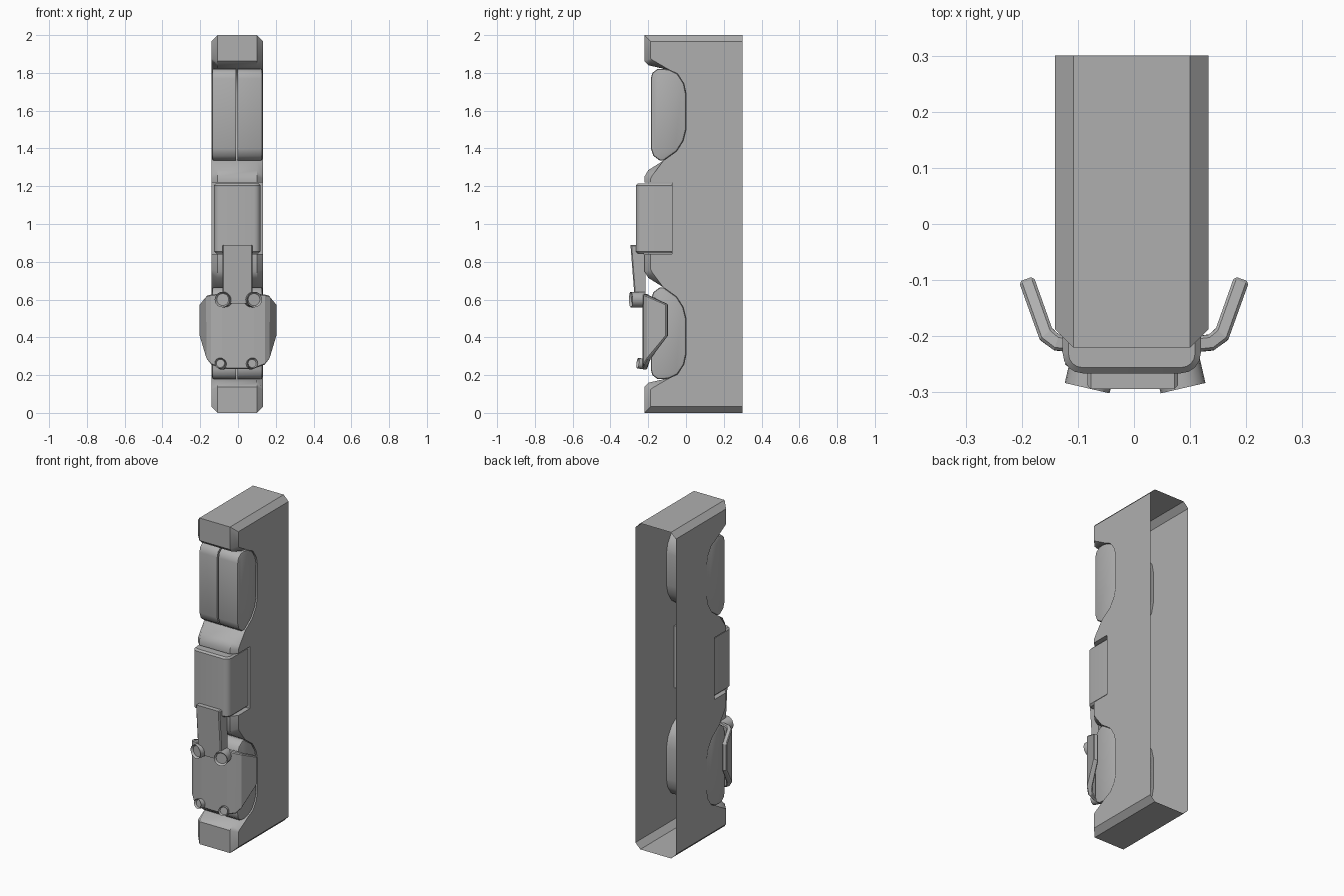
import bpy, bmesh, math
from mathutils import Matrix, Vector

if "Cube" in bpy.data.objects:
    bpy.data.objects.remove(bpy.data.objects["Cube"])

CX = -0.004  # centre line of the body
grey = bpy.data.materials.new("dark_grey")
grey.diffuse_color = (.43, .43, .43, 1)
grey.use_nodes = True
grey.node_tree.nodes["Principled BSDF"].inputs["Base Color"].default_value = grey.diffuse_color


def finish(bm, name, angle=30):
    bmesh.ops.recalc_face_normals(bm, faces=bm.faces)
    me = bpy.data.meshes.new(name)
    bm.to_mesh(me)
    bm.free()
    me.materials.append(grey)
    ob = bpy.data.objects.new(name, me)
    bpy.context.collection.objects.link(ob)
    bpy.ops.object.select_all(action='DESELECT')
    ob.select_set(True)
    bpy.context.view_layer.objects.active = ob
    bpy.ops.object.shade_smooth_by_angle(angle=math.radians(angle))
    return ob


def prism(pts, x0, x1):
    """Extrude a (y, z) profile along x."""
    bm = bmesh.new()
    f = bm.faces.new([bm.verts.new((x0, y, z)) for y, z in pts])
    r = bmesh.ops.extrude_face_region(bm, geom=[f])
    for v in r['geom']:
        if isinstance(v, bmesh.types.BMVert):
            v.co.x = x1
    if len([f for f in bm.faces if len(f.verts) == len(pts)]) < 2:
        bm.faces.new([v for v in f.verts])
    bmesh.ops.recalc_face_normals(bm, faces=bm.faces)
    return bm


def bevel(bm, test, width, segs=1):
    edges = [e for e in bm.edges if test(e.verts[0].co, e.verts[1].co)]
    bmesh.ops.bevel(bm, geom=edges, offset=width, segments=segs, profile=0.5,
                    affect='EDGES', clamp_overlap=False)


def side_edge(a, b):
    return abs(a.x - b.x) < 1e-5


# Tall shell with two mirrored side recesses and a slot for the box, open at the back
recess = [(-.22, 1.25), (-.2, 1.285), (-.12, 1.335), (-.05, 1.385), (-.015, 1.44), (0, 1.5),
          (0, 1.69), (-.012, 1.745), (-.045, 1.795), (-.09, 1.817), (-.12, 1.822),
          (-.197, 1.84), (-.22, 1.862)]
lower = [(y, 2 - z) for y, z in reversed(recess)]
slot = [(-.22, .84), (-.075, .84), (-.075, 1.22), (-.22, 1.22)]
slot[0] = (-.22, .84)
lower[-1] = (-.22, .75)
bm = prism([(-.22, 0)] + lower + slot + recess + [(-.22, 2), (.3, 2), (.3, 0)],
           CX - .137, CX + .137)
bmesh.ops.delete(bm, geom=[f for f in bm.faces if all(v.co.y > .299 for v in f.verts)],
                 context='FACES')
bevel(bm, lambda a, b: side_edge(a, b) and (
    max(a.y, b.y) < -.11 or min(a.z, b.z) > 1.99 or max(a.z, b.z) < .01), .033)
finish(bm, "shell_body", 38)

# Split padded inserts filling the recesses
pad = recess[2:11] + [(-.152, 1.82), (-.178, 1.80), (-.186, 1.77),
                      (-.186, 1.40), (-.172, 1.36), (-.14, 1.337)]
for label, pts in (("upper", pad), ("lower", [(y, 2 - z) for y, z in pad])):
    for side, x0, x1 in (("left", -.137, -.011), ("right", -.002, .129)):
        bm = prism(pts, x0, x1)
        outer = x0 if side == "left" else x1
        bevel(bm, lambda a, b: side_edge(a, b) and abs(a.x - outer) < 1e-4, .011, 2)
        finish(bm, f"{label}_insert_{side}", 40)

# Rounded box set into the slot at the middle
bm = prism([(-.266, .845), (-.266, 1.215), (-.07, 1.215), (-.07, .845)], CX - .123, CX + .123)
bevel(bm, lambda a, b: side_edge(a, b) and max(a.y, b.y) < -.26, .035, 4)
bevel(bm, lambda a, b: abs(a.z - b.z) < 1e-5 and max(a.y, b.y) - .0 < -.06
      and min(a.y, b.y) < -.08 and (min(a.z, b.z) > 1.214 or max(a.z, b.z) < .846), .01)
finish(bm, "middle_box")

# Tapered strap from the box to the clamp plate
bm = prism([(-.294, .89), (-.255, .89), (-.215, .83), (-.215, .58), (-.27, .58)], -.083, .078)
bevel(bm, lambda a, b: side_edge(a, b) and max(a.y, b.y) < -.25, .006)
finish(bm, "strap")

# Clamp plate with folded-back wings: columns of (x, y, low z, high z)
half = [(.04, -.217, .232, .585), (.085, -.217, .235, .63), (.138, -.211, .255, .627),
        (.157, -.196, .285, .62), (.192, -.098, .41, .575)]
cols = [(-x, y, lo, hi) for x, y, lo, hi in reversed(half)] + half
bm = bmesh.new()
rows = [(bm.verts.new((x, y, lo)), bm.verts.new((x, y, hi))) for x, y, lo, hi in cols]
for a, b in zip(rows, rows[1:]):
    bm.faces.new((a[0], b[0], b[1], a[1]))
plate = finish(bm, "clamp_plate", 10)
m = plate.modifiers.new("thickness", 'SOLIDIFY')
m.thickness, m.offset, m.use_even_offset = .028, 0, True
for p in plate.data.polygons:
    p.use_smooth = False
m = plate.modifiers.new("edge", 'BEVEL')
m.width, m.segments, m.limit_method, m.angle_limit = .005, 1, 'ANGLE', math.radians(55)


# Hollow-ended knobs on the plate
def knob(name, x, y, z, r, length, turn, pitch=0):
    bm = bmesh.new()
    bmesh.ops.create_cone(bm, cap_ends=True, segments=20, radius1=r, radius2=r, depth=length)
    cap = [f for f in bm.faces if f.normal.z > .9]
    bmesh.ops.inset_region(bm, faces=cap, thickness=r * .22)
    for v in cap[0].verts:
        v.co.z -= .012
    rot = Matrix.Rotation(turn, 4, 'Z') @ Matrix.Rotation(math.radians(90) + pitch, 4, 'X')
    bm.transform(Matrix.Translation(Vector((x, y, z))) @ rot)
    finish(bm, name)


for side, s in (("left", -1), ("right", 1)):
    t = s * math.radians(13)
    knob(f"upper_knob_{side}", s * .077 + .002, -.256, .6, .041, .075, t)
    knob(f"lower_knob_{side}", s * .081 - .009, -.232, .26, .028, .05, t, math.radians(-8))
